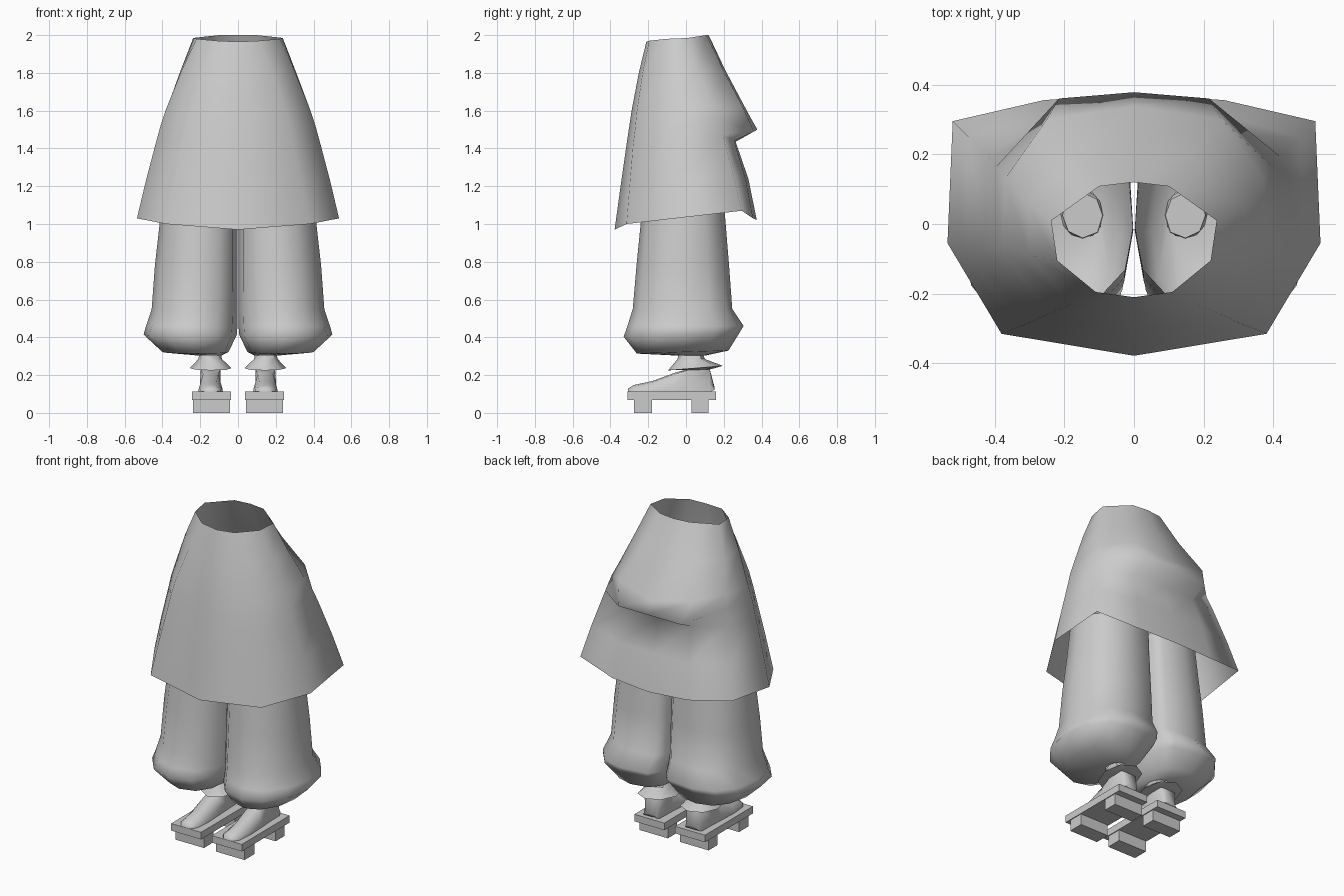
import bpy, bmesh, math

if "Cube" in bpy.data.objects:
    bpy.data.objects.remove(bpy.data.objects["Cube"])

grey = bpy.data.materials.new("plain grey")
grey.diffuse_color = (0.6, 0.6, 0.6, 1)
grey.use_nodes = True
grey.node_tree.nodes["Principled BSDF"].inputs["Base Color"].default_value = grey.diffuse_color


def finish(name, bm, angle, mirror=True):
    me = bpy.data.meshes.new(name)
    bm.to_mesh(me)
    bm.free()
    me.materials.append(grey)
    ob = bpy.data.objects.new(name, me)
    bpy.context.collection.objects.link(ob)
    bpy.ops.object.select_all(action='DESELECT')
    ob.select_set(True)
    bpy.context.view_layer.objects.active = ob
    bpy.ops.object.shade_smooth_by_angle(angle=math.radians(angle))
    if mirror:
        m = ob.modifiers.new("mirror", 'MIRROR')
        m.use_mirror_merge = False
    return ob


def loft(name, rings, angle=60, mirror=True, caps=False):
    """Skin a stack of closed rings, listed bottom to top and anticlockwise."""
    bm = bmesh.new()
    vs = [[bm.verts.new(p) for p in r] for r in rings]
    n = len(vs[0])
    for a, b in zip(vs, vs[1:]):
        for i in range(n):
            j = (i + 1) % n
            bm.faces.new((a[i], a[j], b[j], b[i]))
    if caps:
        bm.faces.new(vs[0][::-1])
        bm.faces.new(vs[-1])
        bmesh.ops.recalc_face_normals(bm, faces=bm.faces)
    return finish(name, bm, angle, mirror)


def oval(x0, x1, y0, y1, z, n=12, tilt=0.0, inner=1.0):
    """Oval ring; inner < 1 squares off the back corner next to the middle."""
    ring = []
    for k in range(n):
        t = 2 * math.pi * k / n
        c, s = math.cos(t), math.sin(t)
        if c < 0:
            e = inner if s > 0 else 0.85
        else:
            e = 0.9 if s > 0 else 1.0
        c = math.copysign(abs(c) ** e, c) if abs(c) > 1e-6 else 0
        s = math.copysign(abs(s) ** e, s) if abs(s) > 1e-6 else 0
        ring.append(((x0 + x1) / 2 + c * (x1 - x0) / 2,
                     (y0 + y1) / 2 + s * (y1 - y0) / 2, z + tilt * s))
    return ring


def box(name, x0, x1, y0, y1, z0, z1):
    loft(name, [[(x0, y0, z), (x1, y0, z), (x1, y1, z), (x0, y1, z)]
                for z in (z0, z1)], 30, caps=True)


# Coat: half rings from front middle round to back middle, top to hem
coat = [
    [(0, -.21, 1.965), (.11, -.195, 1.97), (.22, -.105, 1.98),
     (.237, .01, 1.985), (.10, .108, 2), (0, .12, 2)],
    [(0, -.25, 1.80), (.18, -.23, 1.80), (.30, -.09, 1.81),
     (.305, .06, 1.81), (.16, .20, 1.81), (0, .21, 1.81)],
    [(0, -.288, 1.60), (.25, -.26, 1.60), (.38, -.07, 1.61),
     (.37, .13, 1.63), (.25, .30, 1.62), (0, .338, 1.57)],
    # overhanging fold at the back
    [(0, -.303, 1.50), (.275, -.27, 1.50), (.41, -.07, 1.52),
     (.395, .165, 1.56), (.215, .36, 1.49), (0, .378, 1.50)],
    [(0, -.315, 1.42), (.29, -.28, 1.42), (.432, -.065, 1.44),
     (.418, .195, 1.47), (.215, .255, 1.44), (0, .263, 1.435)],
    [(0, -.345, 1.21), (.335, -.297, 1.22), (.485, -.06, 1.24),
     (.475, .25, 1.26), (.24, .315, 1.24), (0, .33, 1.24)],
    [(0, -.378, .97), (.38, -.315, 1.0), (.535, -.055, 1.03),
     (.52, .295, 1.07), (.26, .355, 1.03), (0, .375, 1.02)],
]
full = [r + [(-x, y, z) for x, y, z in r[-2:0:-1]] for r in reversed(coat)]
loft("coat", full, 150, mirror=False)

# Baggy trouser legs, open at the top, gathered at the ankle
loft("trouser_leg", [
    oval(.09, .21, -.04, .10, .303),
    oval(.05, .40, -.26, .225, .322, tilt=.008, inner=.7),
    oval(.006, .50, -.33, .285, .415, tilt=.012, inner=.5),
    oval(.003, .487, -.31, .305, .46, inner=.45),
    oval(.002, .457, -.282, .245, .55, inner=.4),
    oval(.002, .44, -.262, .228, .78, inner=.4),
    oval(.004, .415, -.24, .21, 1.0, inner=.4),
    oval(.004, .395, -.225, .195, 1.2, inner=.4),
], 85)

# Flared ankle cuffs
loft("ankle_cuff", [
    oval(.095, .205, -.05, .12, .228, 8),
    oval(.035, .255, -.095, .195, .237, 8, tilt=.012),
    oval(.085, .21, -.045, .10, .285, 8),
    oval(.09, .205, -.04, .09, .31, 8),
], 40, caps=True)

# Feet: cross-sections from toe to heel (y, half width, top half width, top z)
sections = [(-.308, .03, .02, .128), (-.275, .055, .03, .148),
            (-.18, .065, .032, .168), (-.06, .06, .04, .212),
            (.02, .055, .052, .235), (.125, .052, .052, .235),
            (.15, .045, .03, .14)]
foot = []
for y, w, t, z in sections:
    half = [(w, .112), (w * .95, .112 + (z - .112) * .35), (t, z - .006)]
    ring = half + [(0, z)] + [(-x, h) for x, h in half[::-1]]
    foot.append([(.145 + x, y - (.02 if y > .13 and h < .115 else 0), h)
                 for x, h in ring])
loft("foot", foot, 60, caps=True)

# Wooden sandals with two blocks under each sole
box("sandal_sole", .037, .243, -.31, .16, .068, .112)
box("sandal_front_block", .042, .238, -.275, -.18, 0, .068)
box("sandal_back_block", .042, .238, .03, .118, 0, .068)
